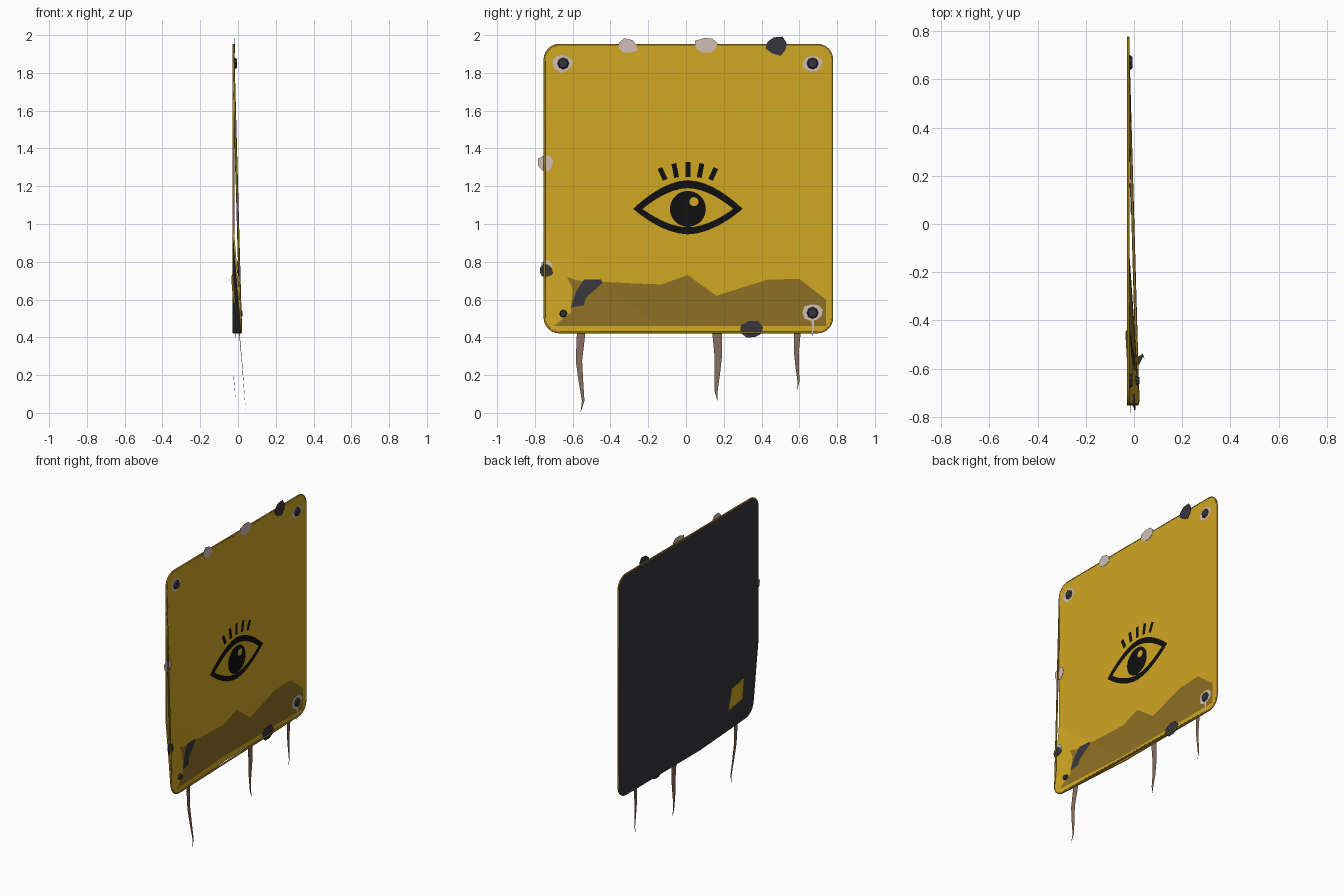
import bpy, bmesh, math, random
from mathutils import Vector

random.seed(4)
cube = bpy.data.objects.get("Cube")
if cube:
    bpy.data.objects.remove(cube, do_unlink=True)


def material(name, r, g, b):
    m = bpy.data.materials.new(name)
    m.use_nodes = True
    m.diffuse_color = (r, g, b, 1)
    bsdf = next(n for n in m.node_tree.nodes if n.type == 'BSDF_PRINCIPLED')
    bsdf.inputs["Base Color"].default_value = (r, g, b, 1)
    bsdf.inputs["Roughness"].default_value = 0.8
    return m


YELLOW = material("yellow paint", .63, .385, .016)
OCHRE = material("ochre rim", .30, .18, .012)
GRIME = material("brown grime", .27, .16, .018)
DARK = material("dark metal", .036, .036, .045)
BLACK = material("black paint", .005, .005, .005)
BARE = material("bare primer", .63, .52, .47)
RUST = material("rust drip", .24, .15, .115)

FRONT = -.02                                   # x of the flat front face
Y0, Y1, Z0, Z1, R = -.755, .78, .42, 1.955, .085
FOLD_Y, FOLD_Z, FOLD_X = .65, .53, .045        # size of the bent corner


def bend(y, z):
    """Forward offset of the folded lower corner."""
    return FOLD_X * max(0, 1 - (y - Y0) / FOLD_Y - (z - Z0) / FOLD_Z)


def plate(name, pts, off, mat, thick=0, back=None):
    """Flat outline in y and z, creased along the fold and laid on the sheet."""
    bm = bmesh.new()
    face = bm.faces.new([bm.verts.new((0, y, z)) for y, z in pts])
    face.normal_update()
    if face.normal.x < 0:
        face.normal_flip()
    bmesh.ops.triangulate(bm, faces=bm.faces[:])
    bmesh.ops.bisect_plane(bm, geom=bm.verts[:] + bm.edges[:] + bm.faces[:],
                           plane_co=Vector((0, Y0, Z0 + FOLD_Z)),
                           plane_no=Vector((0, 1 / FOLD_Y, 1 / FOLD_Z)).normalized())
    for v in bm.verts:
        v.co.x = FRONT + off + bend(v.co.y, v.co.z)
    me = bpy.data.meshes.new(name)
    bm.to_mesh(me)
    bm.free()
    ob = bpy.data.objects.new(name, me)
    bpy.context.collection.objects.link(ob)
    me.materials.append(mat)
    if back:
        me.materials.append(back)
    if thick:
        mod = ob.modifiers.new("thickness", 'SOLIDIFY')
        mod.thickness, mod.offset = thick, -1
        mod.material_offset = 1 if back else 0
    return ob


def rounded(inset):
    r, pts = R - inset, []
    for cy, cz, start in ((Y1 - R, Z1 - R, 0), (Y0 + R, Z1 - R, 90),
                          (Y0 + R, Z0 + R, 180), (Y1 - R, Z0 + R, 270)):
        for i in range(7):
            a = math.radians(start + 15 * i)
            pts.append((cy + r * math.cos(a), cz + r * math.sin(a)))
    return pts


def blob(y, z, ry, rz, n=8, rough=.2):
    pts = []
    for i in range(n):
        a = math.tau * i / n + .3
        k = 1 + random.uniform(-rough, rough)
        pts.append((y + ry * k * math.cos(a), z + rz * k * math.sin(a)))
    return pts


def disc(y, z, r):
    return blob(y, z, r, r, 32, 0)


# Sheet with dark back, and the rim around it
plate("sign_sheet", rounded(.003), 0, YELLOW, .009, DARK)
curve = bpy.data.curves.new("sign_rim", 'CURVE')
curve.dimensions = '3D'
curve.bevel_depth, curve.bevel_resolution = .006, 1
spline = curve.splines.new('POLY')
loop = rounded(.006)
spline.points.add(len(loop) - 1)
for p, (y, z) in zip(spline.points, loop):
    p.co = (FRONT - .004 + bend(y, z), y, z, 1)
spline.use_cyclic_u = True
curve.materials.append(OCHRE)
bpy.context.collection.objects.link(bpy.data.objects.new("sign_rim", curve))

# Grime along the bottom, bare patch in the fold, and paint on the back
plate("bottom_grime", [(-.70, .46), (.74, .46), (.74, .60), (.60, .71), (.43, .705),
                       (.16, .62), (.01, .73), (-.13, .68), (-.27, .685), (-.57, .70),
                       (-.63, .72), (-.60, .66), (-.61, .53)], .0015, GRIME)
plate("fold_scrape", [(-.61, .56), (-.54, .57), (-.53, .61), (-.44, .69), (-.45, .705),
                      (-.54, .705), (-.58, .645)], .003, DARK)
plate("back_paint_patch", [(-.60, .59), (-.43, .57), (-.45, .72), (-.60, .74)],
      -.0125, YELLOW, .002)

# Painted eye
EY, EZ = .01, 1.08


def almond(w, top, bottom, n=20):
    upper = [(w * math.cos(math.pi * i / n), i) for i in range(n + 1)]
    pts = [(EY + y, EZ + top * (1 - abs(y / w) ** 1.8)) for y, i in upper]
    pts += [(EY - y, EZ - bottom * (1 - abs(y / w) ** 1.8)) for y, i in upper[1:-1]]
    return pts


plate("eye_outline", almond(.29, .152, .135), .0015, BLACK)
plate("eye_white", almond(.24, .11, .098), .003, YELLOW)
plate("eye_pupil", disc(EY, EZ, .095), .0045, BLACK)
plate("eye_lower_bar", [(0, .96), (.02, .96), (.02, 1.0), (0, 1.0)], .0045, BLACK)
plate("eye_glint", disc(.042, 1.118, .024), .006, YELLOW)
for i in range(-2, 3):
    low, high = Vector((EY + .06 * i, 1.25 - .004 * i * i)), Vector((EY + .074 * i, 1.328 - .008 * i * i))
    side = Vector((high.y - low.y, low.x - high.x)).normalized() * .013
    plate(f"eyelash_{i + 3}", [low - side, low + side, high + side, high - side], .0015, BLACK)

# Bolts in chipped corners
for name, y, z, r in (("upper_left", .67, 1.85, .034), ("upper_right", -.65, 1.85, .034),
                      ("lower_left", .67, .53, .034), ("lower_right", -.65, .525, .021)):
    if r > .03:
        plate(name + "_bolt_chip", blob(y, z, .052, .046, 9, .12), .003, BARE)
    bpy.ops.mesh.primitive_cone_add(vertices=8, radius1=r, radius2=r * .7, depth=.016,
                                    location=(FRONT + .006 + bend(y, z), y, z),
                                    rotation=(0, math.pi / 2, 0))
    bolt = bpy.context.object
    bolt.name = name + "_bolt"
    bolt.data.materials.append(DARK)

# Chips around the edge
chips = ((-.31, 1.94, .055, .040, BARE), (.11, 1.945, .062, .046, BARE),
         (.48, 1.945, .062, .050, DARK), (-.742, 1.32, .042, .045, BARE),
         (-.735, .775, .030, .034, BARE), (-.742, .755, .038, .034, DARK),
         (.35, .44, .062, .046, DARK))
for i, (y, z, ry, rz, mat) in enumerate(chips):
    plate(f"edge_chip_{i + 1}", blob(y, z, ry, rz, 8, .15), .004 + .0005 * i, mat, .002)


# Tapering drips
def drip(name, y, top, tip, width, lean, mat, off):
    left, right = [], []
    for t, w in ((0, 1), (.35, .75), (.6, .55), (.85, .3)):
        mid = y + lean * math.sin(5 * t)
        z = top + (tip - top) * t
        left.append((mid - w * width / 2, z))
        right.append((mid + w * width / 2, z))
    plate(name, left + [(y + lean * .3, tip)] + right[::-1], off, mat)


drip("long_drip", -.555, .425, 0, .045, -.012, RUST, -.004)
drip("middle_drip", .165, .425, .06, .052, .006, RUST, -.004)
drip("short_drip", .590, .425, .12, .034, -.006, RUST, -.004)
drip("bolt_drip", .67, .50, .40, .016, .003, BARE, .004)
